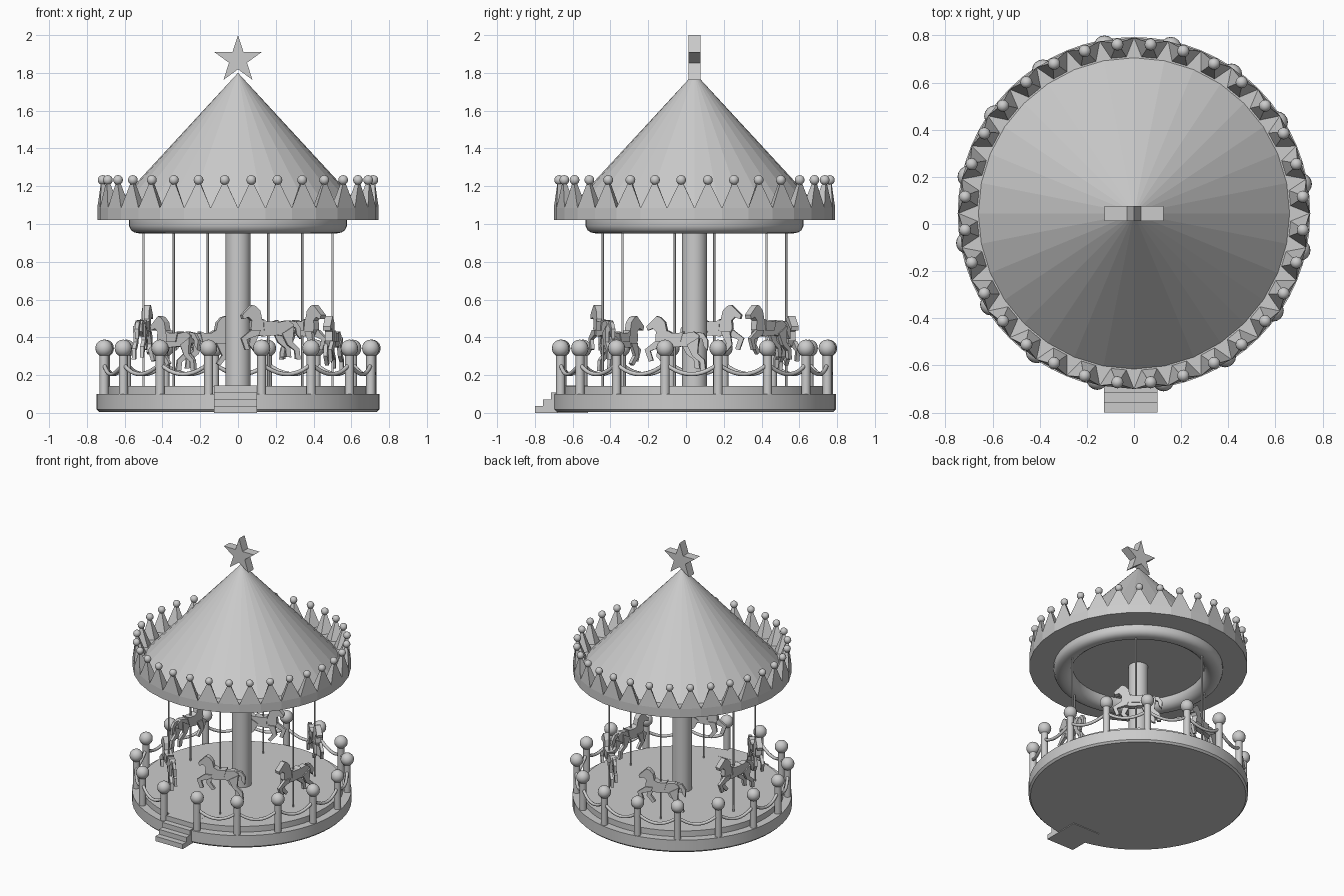
import bpy, bmesh, math
from mathutils import Matrix, Vector

if "Cube" in bpy.data.objects:
    bpy.data.objects.remove(bpy.data.objects["Cube"])

CY = 0.045                       # axis of the carousel
FENCE = math.radians(-80)        # angle of the first fence post
grey = bpy.data.materials.new("light grey")
grey.use_nodes = True
COLOUR = (0.6, 0.6, 0.6, 1)
grey.diffuse_color = COLOUR
grey.node_tree.nodes["Principled BSDF"].inputs["Base Color"].default_value = COLOUR


def finish(name, bm, smooth=None):
    bmesh.ops.recalc_face_normals(bm, faces=bm.faces)
    mesh = bpy.data.meshes.new(name)
    bm.to_mesh(mesh)
    bm.free()
    mesh.materials.append(grey)
    obj = bpy.data.objects.new(name, mesh)
    bpy.context.collection.objects.link(obj)
    if smooth:
        bpy.ops.object.select_all(action='DESELECT')
        obj.select_set(True)
        bpy.context.view_layer.objects.active = obj
        bpy.ops.object.shade_smooth_by_angle(angle=math.radians(smooth))
    return obj


def polar(r, a, z):
    return Vector((r * math.cos(a), CY + r * math.sin(a), z))


def lathe(name, profile, sides, smooth=None):
    bm = bmesh.new()
    verts = [bm.verts.new((r, 0, z)) for r, z in profile]
    edges = [bm.edges.new(p) for p in zip(verts, verts[1:])]
    bmesh.ops.spin(bm, geom=verts + edges, cent=(0, 0, 0), axis=(0, 0, 1),
                   angle=math.tau, steps=sides)
    bmesh.ops.remove_doubles(bm, verts=bm.verts, dist=1e-4)
    bmesh.ops.translate(bm, verts=bm.verts, vec=(0, CY, 0))
    return finish(name, bm, smooth)


def slab(bm, outline, y0, y1, matrix=Matrix()):
    """Extrude an outline in the XZ plane from y0 to y1."""
    face = bm.faces.new([bm.verts.new(matrix @ Vector((x, y0, z))) for x, z in outline])
    out = bmesh.ops.extrude_face_region(bm, geom=[face])
    move = matrix.to_3x3() @ Vector((0, y1 - y0, 0))
    bmesh.ops.translate(bm, vec=move, verts=[v for v in out["geom"] if isinstance(v, bmesh.types.BMVert)])
    bm.faces.ensure_lookup_table()


def rod(bm, r, z0, z1, at, sides=12):
    bmesh.ops.create_cone(bm, cap_ends=True, segments=sides, radius1=r, radius2=r, depth=z1 - z0,
                          matrix=Matrix.Translation((at.x, at.y, (z0 + z1) / 2)))


def ball(bm, r, at, u=16, v=10):
    bmesh.ops.create_uvsphere(bm, u_segments=u, v_segments=v, radius=r, matrix=Matrix.Translation(at))


# Base, centre column and roof
lathe("base", [(0, .005), (.735, .005), (.748, .018), (.748, .1), (.69, .1), (.69, .143), (0, .143)], 64, 30)
lathe("centre_column", [(.067, .14), (.067, 1.03)], 24, 40)
lathe("roof_cone", [(.665, 1.08), (0, 1.8)], 32)
lathe("roof_ring", [(0, 1.02), (.745, 1.02), (.745, 1.085), (.66, 1.085)], 32)
lathe("ceiling_rim", [(.577, 1.025), (.577, .99), (.567, .968), (.548, .955), (.52, .95),
                      (.49, .955), (.465, .972), (.45, 1.0), (.447, 1.025)], 64, 40)

# Crown of pointed teeth with beads
teeth, beads = bmesh.new(), bmesh.new()
half = math.pi / 32
for i in range(32):
    a = (2 * i + 1) * half
    base = [teeth.verts.new(polar(r, a + s * half, 1.085))
            for r, s in ((.745, -1), (.745, 1), (.665, .5), (.665, -.5))]
    tip = [teeth.verts.new(polar(r, a + s * half * .12, 1.22))
           for r, s in ((.728, -1), (.728, 1), (.712, 1), (.712, -1))]
    teeth.faces.new(tip)
    for k in range(4):
        n = (k + 1) % 4
        teeth.faces.new((base[k], base[n], tip[n], tip[k]))
    ball(beads, .026, polar(.72, a, 1.233), 12, 8)
finish("crown_teeth", teeth)
finish("crown_beads", beads, 40)

# Star on top
bm = bmesh.new()
star = []
for i in range(10):
    r, a = (.05 if i % 2 else .131), math.pi / 2 + i * math.pi / 5
    star.append((r * math.cos(a), 1.869 + r * math.sin(a)))
slab(bm, star, .012, .077)
finish("roof_star", bm)

# Fence posts with ball tops, and hanging ropes except at the steps
posts, knobs = bmesh.new(), bmesh.new()
ropes = bpy.data.curves.new("fence_ropes", 'CURVE')
ropes.dimensions = '3D'
ropes.bevel_depth = .011
ropes.bevel_resolution = 2
step_angle = math.tau / 16
for i in range(16):
    a = FENCE + i * step_angle
    rod(posts, .024, .095, .31, polar(.72, a, 0), 16)
    ball(knobs, .046, polar(.72, a, .342))
    if i == 15:
        continue
    line = ropes.splines.new('POLY')
    line.points.add(10)
    for k, p in enumerate(line.points):
        t = k / 10
        p.co = (*polar(.72, a + t * step_angle, .205 + .055 * (2 * t - 1) ** 2), 1)
finish("fence_posts", posts, 40)
finish("fence_knobs", knobs, 40)
rope_obj = bpy.data.objects.new("fence_ropes", ropes)
ropes.materials.append(grey)
bpy.context.collection.objects.link(rope_obj)

# Entrance steps
bm = bmesh.new()
side = [(-.52, 0), (-.8, 0)]
for i in range(4):
    y, z = -.8 + .042 * i, .036 * (i + 1)
    side += [(y, z), (y + .042, z)]
side[-1] = (-.52, .144)
slab(bm, side, -.1, .127, Matrix.Rotation(math.pi / 2, 4, 'Z'))
finish("entrance_steps", bm)

# Horses, alternating low and high, all facing clockwise
BODY = [(.095, .512), (.118, .49), (.15, .458), (.144, .436), (.115, .447), (.098, .43), (.102, .385),
        (.085, .355), (.03, .345), (-.05, .352), (-.09, .345), (-.13, .37), (-.135, .41), (-.105, .43),
        (-.04, .418), (.02, .42), (.04, .435), (.05, .48), (.075, .506)]
TAIL = [(-.12, .428), (-.155, .422), (-.18, .385), (-.178, .33), (-.157, .355), (-.15, .39), (-.125, .4)]
SADDLE = [(-.05, .432), (-.03, .424), (.015, .424), (.035, .436), (.03, .375), (-.035, .375)]
FRONT_LEG = [(.05, .38), (.1, .38), (.158, .335), (.135, .272), (.112, .278), (.128, .328), (.06, .352)]
FRONT_LEG_BENT = [(.04, .37), (.09, .37), (.102, .3), (.06, .25), (.04, .262), (.072, .305)]
HIND_LEG = [(-.135, .4), (-.07, .36), (-.1, .3), (-.14, .27), (-.145, .225), (-.172, .222), (-.165, .28), (-.128, .315)]
HIND_LEG_TUCKED = [(x + .04, z + .012) for x, z in HIND_LEG]
PARTS = [(BODY, -.02, .02), (TAIL, -.01, .01), (SADDLE, -.026, .026),
         (FRONT_LEG, .008, .028), (HIND_LEG, .008, .028),
         (FRONT_LEG_BENT, -.028, -.008), (HIND_LEG_TUCKED, -.028, -.008)]
poles = bmesh.new()
for i in range(6):
    a = math.radians(-11.75 + 60 * i)
    lift = .06 * (i % 2)
    place = Matrix.Translation(polar(.511, a, lift)) @ Matrix.Rotation(a - math.pi / 2, 4, 'Z')
    bm = bmesh.new()
    for outline, y0, y1 in PARTS:
        slab(bm, outline, y0, y1, place)
    finish(f"horse_{i + 1}", bm)
    rod(poles, .006, .14, 1.03, polar(.511, a, 0), 8)
finish("horse_poles", poles, 50)
